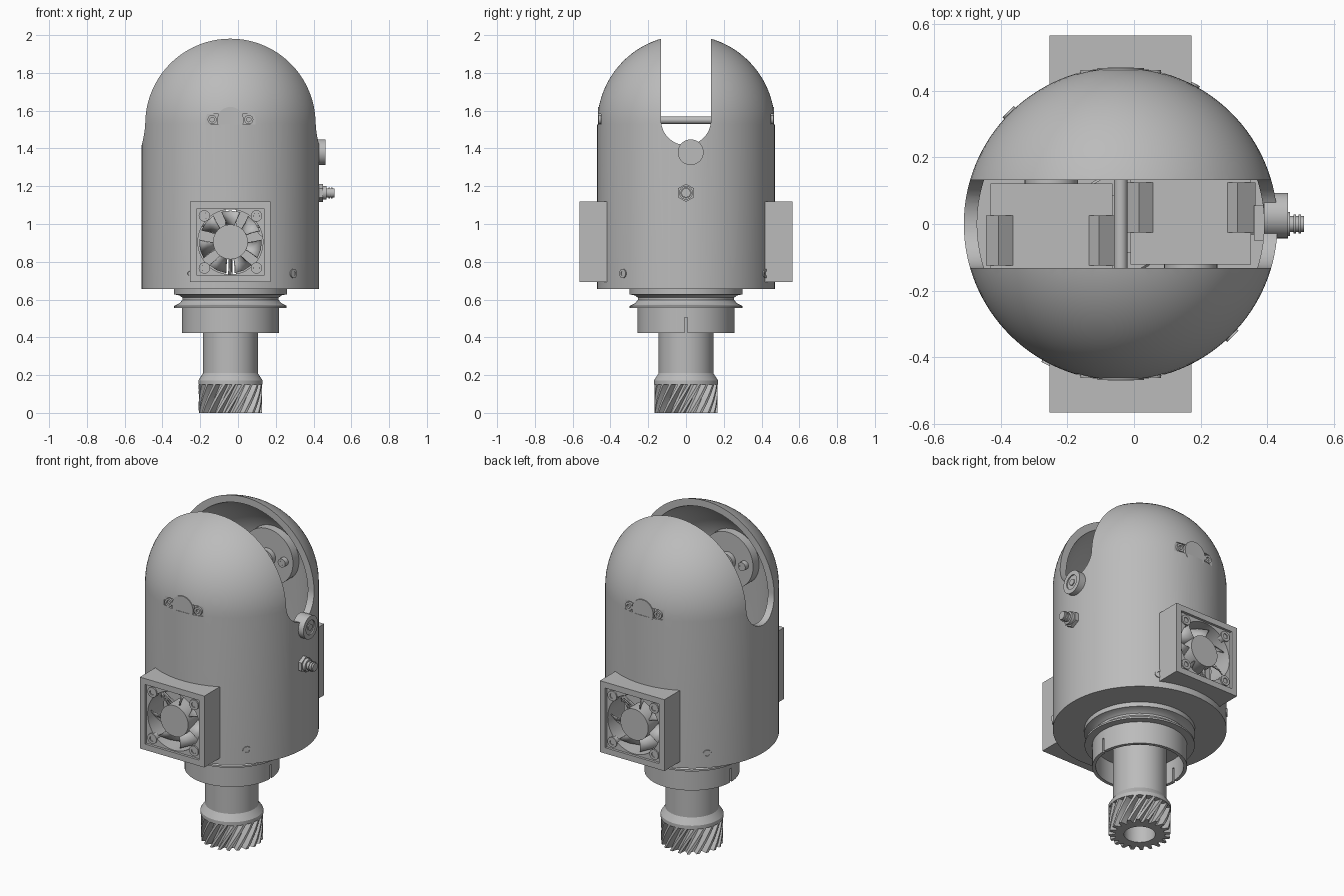
import bpy, bmesh, math
from mathutils import Matrix, Vector

cube = bpy.data.objects.get("Cube")
if cube:
    bpy.data.objects.remove(cube, do_unlink=True)

AX = -0.04          # x of the vertical axis
R = 0.47            # shell radius
FAN_Z = 0.905
PIVOT_Z = 1.55
TURN = Matrix.Translation((AX, 0, 0)) @ Matrix.Rotation(math.pi, 4, 'Z') @ Matrix.Translation((-AX, 0, 0))
SIDES = (("front", Matrix.Identity(4)), ("back", TURN))

grey = bpy.data.materials.new("plain grey")
grey.use_nodes = True
grey.diffuse_color = (0.5, 0.5, 0.5, 1)
grey.node_tree.nodes["Principled BSDF"].inputs["Base Color"].default_value = (0.5, 0.5, 0.5, 1)


def finish(name, bm, matrix=None):
    bmesh.ops.remove_doubles(bm, verts=bm.verts, dist=1e-5)
    bmesh.ops.recalc_face_normals(bm, faces=bm.faces)
    if matrix:
        bm.transform(matrix)
    mesh = bpy.data.meshes.new(name)
    bm.to_mesh(mesh)
    bm.free()
    mesh.materials.append(grey)
    ob = bpy.data.objects.new(name, mesh)
    bpy.context.collection.objects.link(ob)
    return ob


def activate(ob):
    bpy.ops.object.select_all(action='DESELECT')
    ob.select_set(True)
    bpy.context.view_layer.objects.active = ob


def smooth(ob):
    activate(ob)
    bpy.ops.object.shade_smooth_by_angle(angle=math.radians(32))
    return ob


def box(name, low, high, matrix=None):
    bm = bmesh.new()
    low, high = Vector(low), Vector(high)
    bmesh.ops.create_cube(bm, size=1, matrix=Matrix.Translation((low + high) / 2) @ Matrix.Diagonal((*(high - low), 1)))
    return finish(name, bm, matrix)


def rod(name, r, start, end, matrix=None, sides=32):
    bm = bmesh.new()
    a, b = Vector(start), Vector(end)
    spin = (b - a).to_track_quat('Z', 'Y').to_matrix().to_4x4()
    bmesh.ops.create_cone(bm, cap_ends=True, segments=sides, radius1=r, radius2=r, depth=(b - a).length,
                          matrix=Matrix.Translation((a + b) / 2) @ spin)
    return smooth(finish(name, bm, matrix))


def lathe(name, profile, matrix=None, sides=96):
    bm = bmesh.new()
    vs = [bm.verts.new((r, 0, z)) for r, z in profile]
    es = [bm.edges.new(p) for p in zip(vs, vs[1:])]
    bmesh.ops.spin(bm, geom=vs + es, cent=(0, 0, 0), axis=(0, 0, 1), angle=math.tau, steps=sides)
    return finish(name, bm, matrix or Matrix.Translation((AX, 0, 0)))


def tube(name, outer, inner, low, high, matrix=None, sides=64):
    return smooth(lathe(name, [(outer, low), (outer, high), (inner, high), (inner, low), (outer, low)], matrix, sides))


def cut(ob, *cutters):
    activate(ob)
    for c in cutters:
        m = ob.modifiers.new("cut", 'BOOLEAN')
        m.operation, m.solver, m.object = 'DIFFERENCE', 'EXACT', c
        bpy.ops.object.modifier_apply(modifier=m.name)
        bpy.data.objects.remove(c, do_unlink=True)
    return ob


def screw(name, x, y, z, r, out, matrix=None):
    """Ring head with a hex socket, facing -y."""
    facing = Matrix.Translation((x, y, z)) @ Matrix.Rotation(math.pi / 2, 4, 'X')
    if matrix:
        facing = matrix @ facing
    tube(name + "_head", r, r * 0.5, -0.02, out, facing, 20)
    rod(name + "_socket", r * 0.55, (0, 0, -0.02), (0, 0, out * 0.3), facing, 6)


# Domed hollow shell
def dome(r, z):
    return [(r * math.cos(a), z + r * math.sin(a)) for a in (i * math.pi / 48 for i in range(25))]


profile = dome(0.43, 1.53)[::-1] + [(0.43, 0.69), (0.2, 0.69), (0.2, 0.655), (R, 0.655)] + dome(R, 1.53)
shell = lathe("shell", profile, sides=128)

# Slot with rounded bottom
bm = bmesh.new()
slot = [(0.132 * math.cos(a), PIVOT_Z + 0.132 * math.sin(a)) for a in (math.pi + i * math.pi / 32 for i in range(33))]
slot += [(0.132, 2.2), (-0.132, 2.2)]
face = bm.faces.new([bm.verts.new((-0.8, y, z)) for y, z in slot])
moved = bmesh.ops.extrude_face_region(bm, geom=[face])["geom"]
bmesh.ops.translate(bm, vec=(1.6, 0, 0), verts=[v for v in moved if isinstance(v, bmesh.types.BMVert)])
cutters = [finish("slot_cutter", bm), rod("fan_cutter", 0.172, (AX, -0.7, FAN_Z), (AX, 0.7, FAN_Z), sides=48)]
for side, m in SIDES:
    cutters.append(box("ear_cutter", (AX - 0.132, -0.6, 1.527), (AX + 0.132, -0.45, 1.583), m))
smooth(cut(shell, *cutters))

# Parts that repeat on front and back
for side, m in SIDES:
    # Pivot cap, ears and inner bearing
    rod(side + "_pivot_cap", 0.07, (AX, -0.42, PIVOT_Z), (AX, -0.467, PIVOT_Z), m, 48)
    for s in (-1, 1):
        screw(side + "_ear_screw", AX + s * 0.097, -0.447, 1.553, 0.024, 0.015, m)
        screw(side + "_bearing_screw", AX + s * 0.11, -0.33, PIVOT_Z, 0.025, 0.015, TURN @ m)
    rod(side + "_bearing_disk", 0.165, (AX, -0.34, PIVOT_Z), (AX, -0.42, PIVOT_Z), m, 64)
    rod(side + "_bearing_hub", 0.05, (AX, -0.31, PIVOT_Z), (AX, -0.36, PIVOT_Z), m)

    # Fan housing with a square recess and a round duct
    housing = box(side + "_fan_housing", (AX - 0.213, -0.565, 0.692), (AX + 0.213, -0.41, 1.118), m)
    cut(housing,
        box("recess_cutter", (AX - 0.178, -0.7, FAN_Z - 0.178), (AX + 0.178, -0.55, FAN_Z + 0.178), m),
        rod("duct_cutter", 0.172, (AX, -0.7, FAN_Z), (AX, -0.3, FAN_Z), m, 48))
    smooth(housing)
    for sx in (-1, 1):
        for sz in (-1, 1):
            screw(side + "_fan_screw", AX + sx * 0.138, -0.55, FAN_Z + sz * 0.138, 0.03, 0.008, m)

    # Fan hub and pitched blades
    rod(side + "_fan_hub", 0.092, (AX, -0.545, FAN_Z), (AX, -0.43, FAN_Z), m, 48)
    bm = bmesh.new()
    for i in range(7):
        a = math.tau * i / 7 + math.pi / 2
        rows = []
        for r, sweep in ((0.085, 0.2), (0.125, 0.25), (0.166, 0.3)):
            rows.append([bm.verts.new((AX + r * math.cos(a + t * sweep), -0.485 + t * 0.04,
                                       FAN_Z + r * math.sin(a + t * sweep))) for t in (-1, 0, 1)])
        for p, q in zip(rows, rows[1:]):
            for k in (0, 1):
                bm.faces.new((p[k], p[k + 1], q[k + 1], q[k]))
    blades = smooth(finish(side + "_fan_blades", bm, m))
    blades.modifiers.new("thickness", 'SOLIDIFY').thickness = 0.006

    # Struts holding the fan hub
    for i in range(3):
        a = math.tau * i / 3 + 0.5
        rod(side + "_fan_strut", 0.008, (AX, -0.435, FAN_Z),
            (AX + 0.18 * math.cos(a), -0.435, FAN_Z + 0.18 * math.sin(a)), m, 8)

# Pivot pin across the slot
rod("pivot_pin", 0.02, (AX, -0.42, PIVOT_Z), (AX, 0.42, PIVOT_Z))

# Shell screws near the lower rim
for deg in (-45, 63, 135, 243):
    around = Matrix.Translation((AX, 0, 0)) @ Matrix.Rotation(math.radians(deg + 90), 4, 'Z')
    screw("rim_screw", 0, -R, 0.738, 0.024, 0.006, around)

# Two motors side by side with sloped lugs
for name, x0, x1, s in (("right_motor", -0.43, -0.065, -1), ("left_motor", -0.01, 0.35, 1)):
    y0, y1 = sorted((s * 0.16, -s * 0.122))
    box(name, (x0, y0, 0.72), (x1, y1, 1.2))
    for x in (x0 + 0.032, x1 - 0.032):
        tilt = Matrix.Translation((x, s * 0.05, 1.19)) @ Matrix.Rotation(math.radians(40), 4, 'Y')
        box(name + "_lug", (-0.035, -0.075, -0.03), (0.035, 0.075, 0.03), tilt)
    rod(name + "_gear", 0.08, ((x0 + x1) / 2, -s * 0.12, 1.0), ((x0 + x1) / 2, -s * 0.132, 1.0))

# Side button
to_x = Matrix.Translation((0, 0.025, 1.38)) @ Matrix.Rotation(math.pi / 2, 4, 'Y')
tube("button_ring", 0.068, 0.042, 0.39, 0.462, to_x, 40)
rod("button_face", 0.044, (0.39, 0.025, 1.38), (0.455, 0.025, 1.38))
rod("button_centre", 0.02, (0.45, 0.025, 1.38), (0.461, 0.025, 1.38), sides=6)

# Side cable connector and its inner socket
rod("connector_nut", 0.048, (0.41, 0, 1.165), (0.45, 0, 1.165), sides=6)
rod("connector_collar", 0.036, (0.44, 0, 1.165), (0.468, 0, 1.165))
rod("connector_stem", 0.024, (0.46, 0, 1.165), (0.51, 0, 1.165))
for x in (0.478, 0.493):
    rod("connector_ridge", 0.029, (x, 0, 1.165), (x + 0.008, 0, 1.165))
box("connector_socket", (0.36, -0.05, 1.12), (0.41, 0.055, 1.21))
for y in (-0.025, 0, 0.025):
    rod("connector_pin", 0.006, (0.33, y, 1.165), (0.37, y, 1.165), sides=8)

# Grooved flange under the shell
smooth(lathe("flange", [(0.15, 0.67), (0.3, 0.67), (0.3, 0.628), (0.27, 0.622), (0.255, 0.61), (0.255, 0.598),
                        (0.27, 0.58), (0.298, 0.566), (0.298, 0.556), (0.15, 0.556), (0.15, 0.67)]))

# Thin collar with a slit on each side
collar = tube("collar", 0.257, 0.238, 0.423, 0.57)
cut(collar, box("slit_cutter", (-0.6, -0.007, 0.4), (0.6, 0.007, 0.505)))
smooth(collar)

# Hollow output shaft with a shoulder
smooth(lathe("shaft", [(0.085, 0.01), (0.13, 0.01), (0.13, 0.15), (0.17, 0.15), (0.17, 0.172), (0.145, 0.21),
                       (0.145, 0.62), (0.085, 0.62), (0.085, 0.01)]))
rod("shaft_core", 0.09, (AX, 0, 0.25), (AX, 0, 0.68))

# Helical gear
TEETH, LAYERS = 20, 8
tooth = ((0.0, 0.134), (0.22, 0.134), (0.42, 0.168), (0.72, 0.168), (0.92, 0.134))
bm = bmesh.new()
rings = []
for k in range(LAYERS + 1):
    z, twist = 0.15 * k / LAYERS, 0.55 * k / LAYERS
    ring = []
    for t in range(TEETH):
        for f, r in tooth:
            a = math.tau * (t + f) / TEETH + twist
            ring.append((bm.verts.new((r * math.cos(a), r * math.sin(a), z)),
                         bm.verts.new((0.085 * math.cos(a), 0.085 * math.sin(a), z))))
    rings.append(ring)
n = len(rings[0])
for i in range(n):
    j = (i + 1) % n
    for lo, hi in zip(rings, rings[1:]):
        for w in (0, 1):
            bm.faces.new((lo[i][w], lo[j][w], hi[j][w], hi[i][w]))
    for ring in (rings[0], rings[-1]):
        bm.faces.new((ring[i][0], ring[j][0], ring[j][1], ring[i][1]))
smooth(finish("helical_gear", bm, Matrix.Translation((AX, 0, 0))))
bpy.ops.object.select_all(action='DESELECT')
